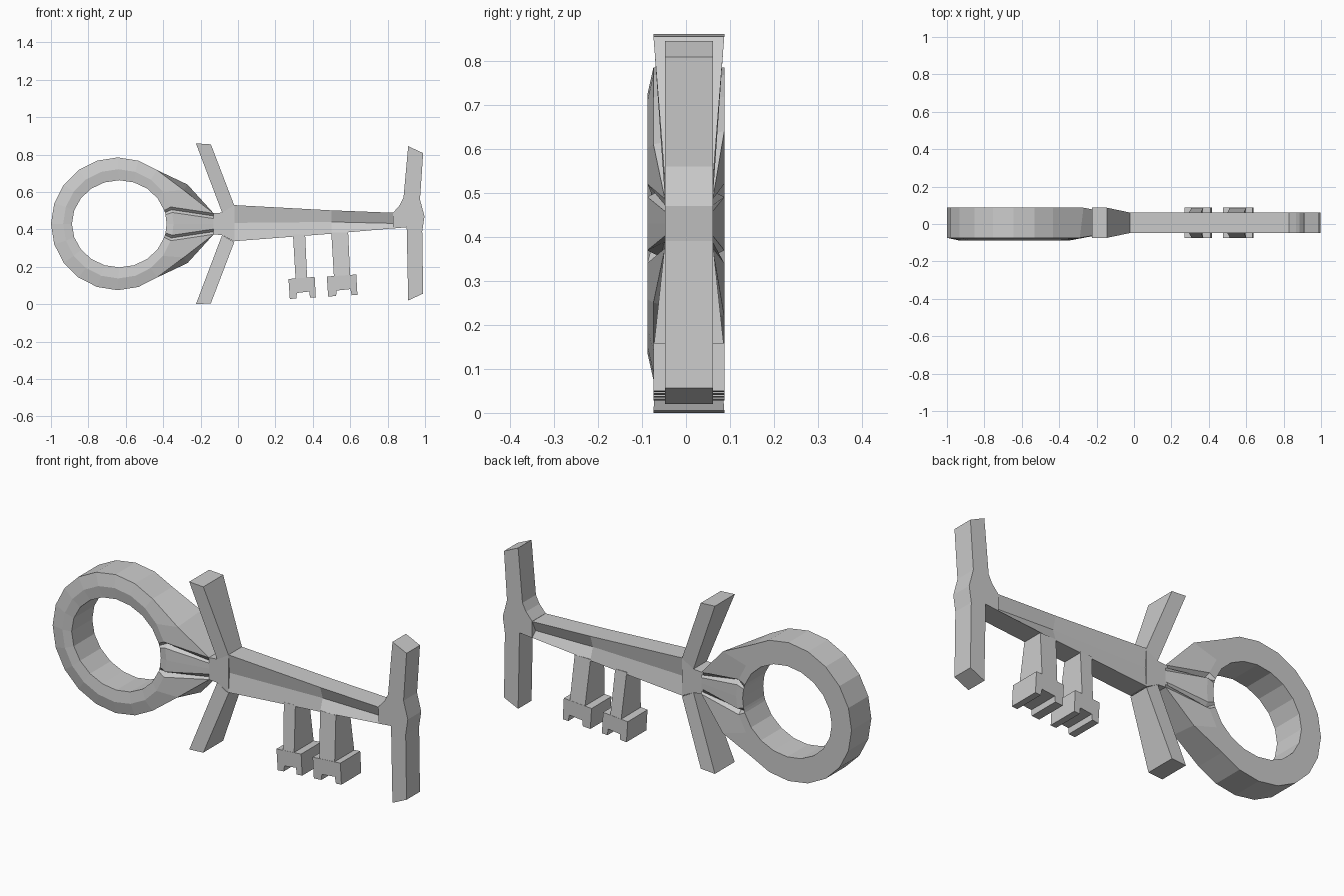
import bpy, bmesh
from math import cos, sin, radians

if "Cube" in bpy.data.objects:
    bpy.data.objects.remove(bpy.data.objects["Cube"])

YF, YB = -0.048, 0.061   # thin depth (shaft)
WF, WB = -0.074, 0.087   # wide depth (ring, arm tips, teeth)
ZC = 0.43                # mirror height


def finish(name, verts, faces):
    bm = bmesh.new()
    vs = [bm.verts.new(v) for v in verts]
    for f in faces:
        bm.faces.new([vs[i] for i in f])
    bmesh.ops.recalc_face_normals(bm, faces=bm.faces)
    me = bpy.data.meshes.new(name)
    bm.to_mesh(me)
    bm.free()
    ob = bpy.data.objects.new(name, me)
    bpy.context.collection.objects.link(ob)


def prism(name, pts, wide=()):
    """Extrude an (x, z) outline in y; indices in wide get the wide depth."""
    n = len(pts)
    front = [(x, WF if i in wide else YF, z) for i, (x, z) in enumerate(pts)]
    back = [(x, WB if i in wide else YB, z) for i, (x, z) in enumerate(pts)]
    faces = [range(n), range(n, 2 * n)]
    faces += [(i, (i + 1) % n, n + (i + 1) % n, n + i) for i in range(n)]
    finish(name, front + back, faces)


def loft(name, sections, closed):
    """Join equal loops of points; closed joins last to first."""
    m, n = len(sections[0]), len(sections)
    faces = []
    for i in range(n if closed else n - 1):
        a, b = i * m, ((i + 1) % n) * m
        faces += [(a + j, a + (j + 1) % m, b + (j + 1) % m, b + j) for j in range(m)]
    if not closed:
        faces += [range(m), range((n - 1) * m, n * m)]
    finish(name, [p for s in sections for p in s], faces)


# Bow ring: 20 sides, drawn out to a neck on the right with thin grooves
neck = {0: 0.0, 12: 0.028, 15: 0.042, 18: 0.056}
half = [0, 12, 15] + list(range(18, 181, 18))
ring = []
for a in half + [-b for b in half[-2:0:-1]]:
    c, s, k = cos(radians(a)), sin(radians(a)), abs(a)
    sg = 1 if a >= 0 else -1
    of = ob = (-0.643 + 0.357 * c, ZC + 0.355 * s)
    yf, yb = WF, WB
    if k in neck:
        of = ob = (-0.13, ZC + sg * neck[k])
        yf, yb = YF, YB
    elif k == 36:
        of, ob = (-0.29, ZC + sg * 0.18), (-0.27, ZC + sg * 0.21)
    dent = 0.03 if k == 15 else 0
    mid = (-0.64 + 0.295 * c, ZC + 0.292 * s)
    inn = (-0.635 + 0.253 * c, ZC + 0.233 * s)
    ring.append([(of[0], yf, of[1]), (mid[0], -0.088 + dent, mid[1]),
                 (inn[0], -0.080, inn[1]), (inn[0], WB, inn[1]),
                 (mid[0], WB - dent, mid[1]), (ob[0], yb, ob[1])])
loft("bow_ring", ring, True)

# Hub between ring, arms and shaft
prism("hub", [(-0.14, 0.486), (-0.085, 0.49), (-0.02, 0.53),
              (-0.02, 0.335), (-0.085, 0.37), (-0.14, 0.374)])

# Pair of flared arms, mirrored about the key's axis
for tag, s in (("upper", 1), ("lower", -1)):
    prism(tag + "_arm", [(x, ZC + s * h) for x, h in
          ((-0.225, 0.43), (-0.145, 0.425), (-0.02, 0.098), (-0.085, 0.06))], (0, 1))

# Tapering shaft with a shallow V channel on both faces
loft("shaft", [[(x, YF, t), (x, YF + d, m), (x, YF, b),
                (x, YB, b), (x, YB - d, m), (x, YB, t)]
               for x, t, m, b, d in ((-0.02, 0.53, 0.435, 0.337, 0.008),
                                     (0.5, 0.502, 0.44, 0.377, 0.02),
                                     (0.835, 0.489, 0.432, 0.406, 0.028))], False)

# Crossbar at the far end
prism("end_crossbar", [(0.83, 0.49), (0.865, 0.53), (0.885, 0.57), (0.91, 0.845),
                       (0.99, 0.808), (0.973, 0.56), (0.997, 0.47), (0.985, 0.39),
                       (0.99, 0.057), (0.91, 0.02), (0.902, 0.412), (0.83, 0.405)])

# Two teeth: flared stem and notched head
for i, (x, z, top, w) in enumerate(((0.27, 0.0, 0.372, 0.065), (0.475, 0.013, 0.383, 0.09))):
    e = w - 0.065
    prism(f"tooth_stem_{i + 1}", [(x + 0.024, top), (x + 0.024 + w, top),
          (x + 0.1 + e, 0.13 + z), (x + 0.038, 0.13 + z)], (2, 3))
    head = [(0, 0.135), (0.14 + e * 0.7, 0.146), (0.146 + e * 0.7, 0.037),
            (0.115 + e * 0.7, 0.035), (0.111 + e * 0.6, 0.068), (0.045 + e * 0.3, 0.06),
            (0.042 + e * 0.3, 0.031), (0.007, 0.028)]
    prism(f"tooth_head_{i + 1}", [(x + a, z + b) for a, b in head], range(8))
